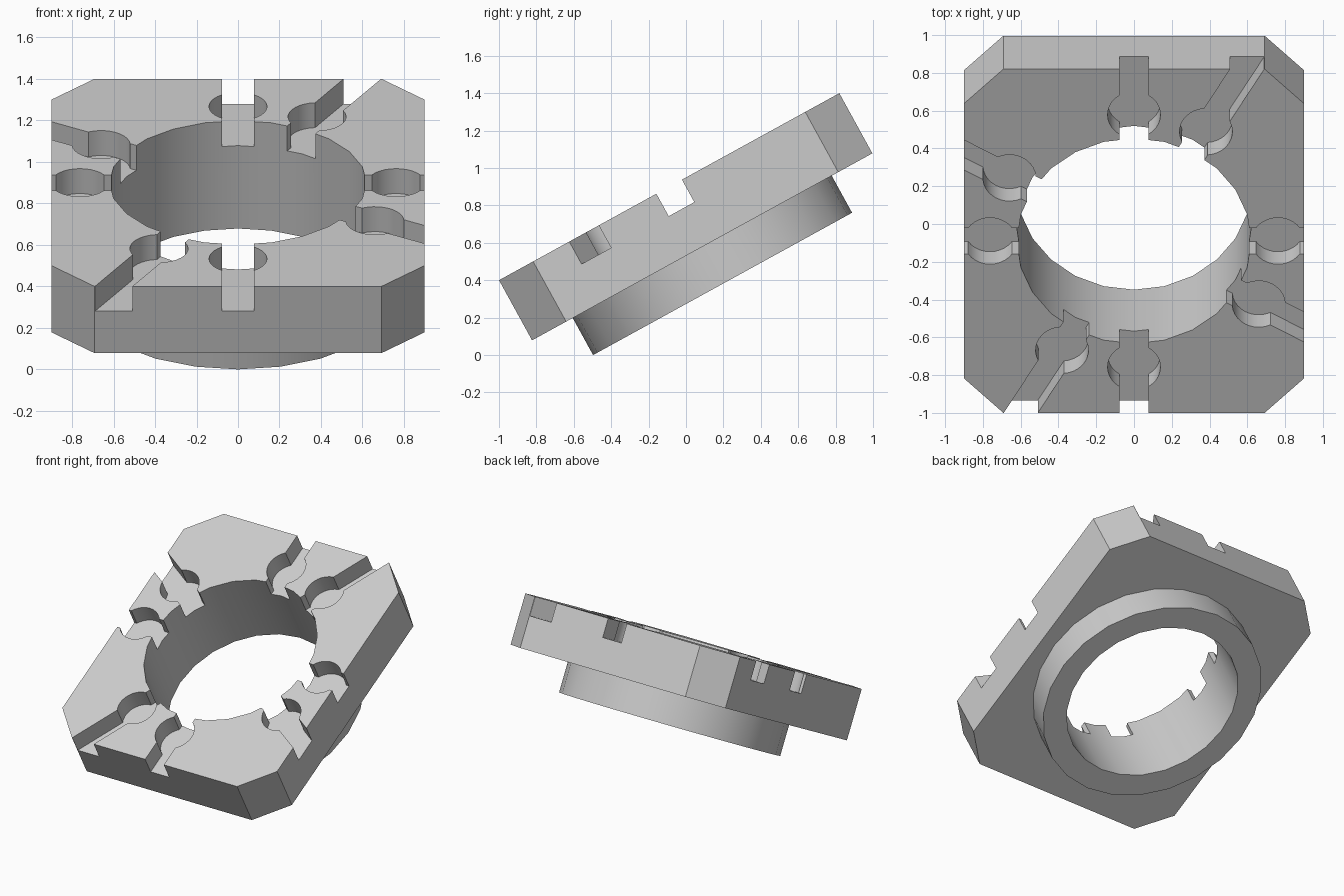
import bpy, bmesh
from math import sin, cos, pi, asin, atan2, radians
from mathutils import Matrix, Vector

cube = bpy.data.objects.get("Cube")
if cube:
    bpy.data.objects.remove(cube, do_unlink=True)

HALF_X, HALF_Y, CHAMFER = 0.9, 1.038, 0.208
THICK, COLLAR_DEPTH = 0.367, 0.226
BORE_R, COLLAR_R = 0.62, 0.79
SLOT_HALF, SLOT_DEPTH = 0.078, 0.137
POCKET_R, POCKET_POS = 0.14, 0.762

grey = bpy.data.materials.new("light grey")
grey.use_nodes = True
colour = (0.6, 0.6, 0.6, 1)
grey.diffuse_color = colour
grey.node_tree.nodes["Principled BSDF"].inputs["Base Color"].default_value = colour


def circle(radius, sides=24):
    return [(radius * cos(2 * pi * i / sides), radius * sin(2 * pi * i / sides))
            for i in range(sides)]


def prism(bm, outline, bottom, top, turn=0):
    """Extrude a counter-clockwise outline upwards, turned about the axis."""
    rot = Matrix.Rotation(turn, 3, 'Z')
    low = [bm.verts.new(rot @ Vector((x, y, bottom))) for x, y in outline]
    high = [bm.verts.new(rot @ Vector((x, y, top))) for x, y in outline]
    bm.faces.new(low[::-1])
    bm.faces.new(high)
    for i in range(len(low)):
        j = (i + 1) % len(low)
        bm.faces.new((low[i], low[j], high[j], high[i]))


def make_object(name, bm):
    mesh = bpy.data.meshes.new(name)
    bm.to_mesh(mesh)
    bm.free()
    mesh.materials.append(grey)
    obj = bpy.data.objects.new(name, mesh)
    bpy.context.collection.objects.link(obj)
    return obj


def combine(target, tool, operation):
    mod = target.modifiers.new(operation, 'BOOLEAN')
    mod.operation, mod.object, mod.solver = operation, tool, 'EXACT'
    bpy.context.view_layer.objects.active = target
    bpy.ops.object.modifier_apply(modifier=mod.name)
    bpy.data.objects.remove(tool, do_unlink=True)


# Plate with chamfered corners, top face at z = 0
x, y, c = HALF_X, HALF_Y, CHAMFER
bm = bmesh.new()
prism(bm, [(x, c - y), (x, y - c), (x - c, y), (c - x, y),
           (-x, y - c), (-x, c - y), (c - x, -y), (x - c, -y)], -THICK, 0)
plate = make_object("slotted_plate", bm)

# Round collar under the plate
bm = bmesh.new()
prism(bm, circle(COLLAR_R), -THICK - COLLAR_DEPTH, -THICK / 2)
combine(plate, make_object("collar", bm), 'UNION')

# Central bore
bm = bmesh.new()
prism(bm, circle(BORE_R), -1, 1)
combine(plate, make_object("bore_cutter", bm), 'DIFFERENCE')

# Keyhole outline: straight slot with a round pocket along it
start = asin(SLOT_HALF / POCKET_R)
arc = []
for i in range(11):
    a = pi + start + (pi - 2 * start) * i / 10
    arc.append((POCKET_POS + POCKET_R * cos(a), POCKET_R * sin(a)))
lower = [(0.45, -SLOT_HALF)] + arc + [(1.5, -SLOT_HALF)]
keyhole = lower + [(px, -py) for px, py in reversed(lower)]

# Eight slots: four square to the plate, four turned sixty degrees from them
bm = bmesh.new()
for quarter in range(4):
    for offset in (0, 60):
        prism(bm, keyhole, -SLOT_DEPTH, 0.2, radians(90 * quarter + offset))
combine(plate, make_object("slot_cutter", bm), 'DIFFERENCE')

# Tilt the finished plate and rest its collar on the ground
plate.rotation_euler.x = atan2(1, 1.82)
plate.location = (0, -0.09, 0.9)
bpy.ops.object.select_all(action='DESELECT')
plate.select_set(True)
bpy.context.view_layer.objects.active = plate
bpy.ops.object.shade_smooth_by_angle(angle=radians(30))
